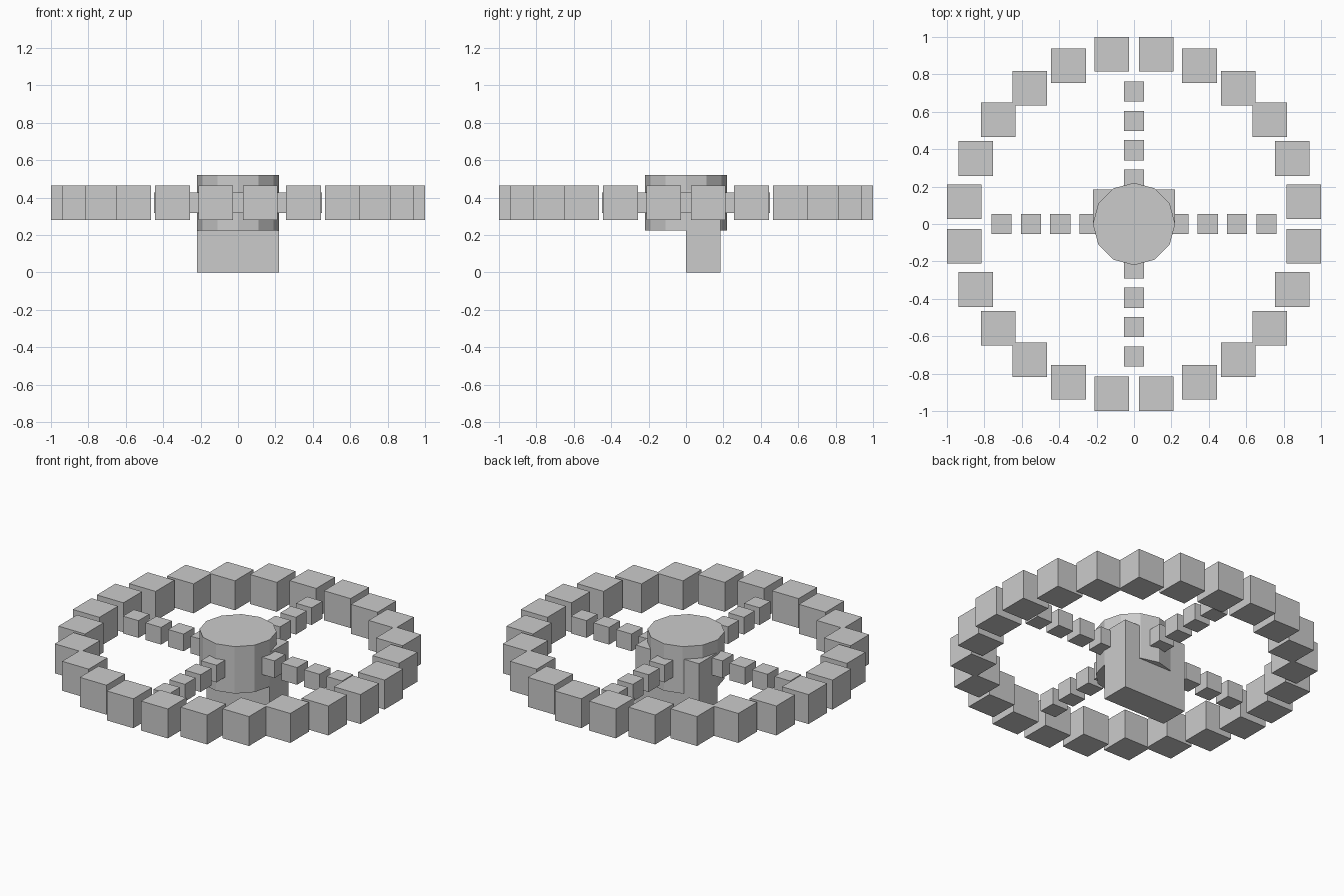
import bpy
import math

if "Cube" in bpy.data.objects:
    bpy.data.objects.remove(bpy.data.objects["Cube"])

HUB_Z = 0.3725


def box(name, size, location):
    bpy.ops.mesh.primitive_cube_add(size=1, location=location)
    obj = bpy.context.object
    obj.name = name
    obj.scale = size
    bpy.ops.object.transform_apply(location=False, rotation=False, scale=True)
    return obj


# Twelve-sided hub
bpy.ops.mesh.primitive_cylinder_add(vertices=12, radius=0.22, depth=0.295,
                                    location=(0, 0, HUB_Z))
bpy.context.object.name = "hub"

# Support block behind and below the hub
box("support_block", (0.44, 0.185, 0.44), (0, 0.0925, 0.22))

# Rim: 24 upright, axis-aligned cubes on a circle
RIM_RADIUS = 0.9075 / math.cos(math.radians(7.5))
for i in range(24):
    a = math.radians(7.5 + 15 * i)
    box(f"rim_block_{i + 1}", (0.185,) * 3,
        (RIM_RADIUS * math.cos(a), RIM_RADIUS * math.sin(a), HUB_Z))

# Four spokes, each a row of small cubes
for s, (dx, dy) in enumerate([(1, 0), (0, 1), (-1, 0), (0, -1)]):
    for k in range(4):
        r = 0.237 + 0.157 * k
        box(f"spoke_{s + 1}_block_{k + 1}", (0.108,) * 3,
            (dx * r, dy * r, HUB_Z))
